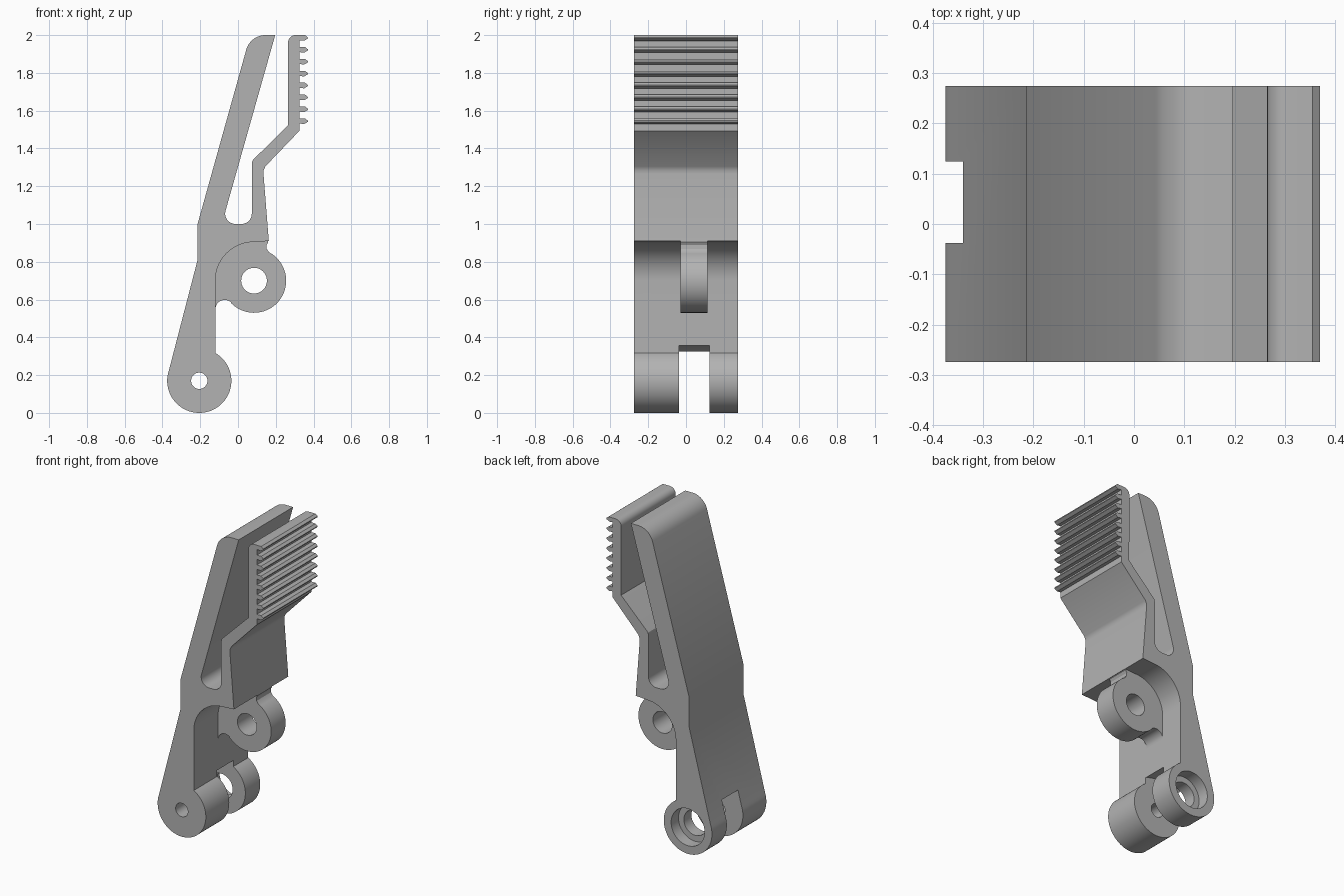
import bpy, bmesh
from math import cos, sin, radians

if "Cube" in bpy.data.objects:
    bpy.data.objects.remove(bpy.data.objects["Cube"])

GREY = (0.45, 0.45, 0.45, 1)
mat = bpy.data.materials.new("plain grey")
mat.use_nodes = True
mat.diffuse_color = GREY
mat.node_tree.nodes["Principled BSDF"].inputs["Base Color"].default_value = GREY


def arc(center, r, a, b, n=16):
    """Points along an arc in the XZ plane, from angle a to b in degrees."""
    angles = [radians(a + (b - a) * i / n) for i in range(n + 1)]
    return [(center[0] + r * cos(t), center[1] + r * sin(t)) for t in angles]


def extrude(name, outline, y0, y1):
    """Solid from an XZ outline between two depths."""
    bm = bmesh.new()
    face = bm.faces.new([bm.verts.new((x, y0, z)) for x, z in outline])
    new = bmesh.ops.extrude_face_region(bm, geom=[face])["geom"]
    verts = [v for v in new if isinstance(v, bmesh.types.BMVert)]
    bmesh.ops.translate(bm, verts=verts, vec=(0, y1 - y0, 0))
    bmesh.ops.recalc_face_normals(bm, faces=bm.faces)
    mesh = bpy.data.meshes.new(name)
    bm.to_mesh(mesh)
    bm.free()
    mesh.materials.append(mat)
    obj = bpy.data.objects.new(name, mesh)
    bpy.context.collection.objects.link(obj)
    return obj


def activate(obj):
    bpy.ops.object.select_all(action="DESELECT")
    obj.select_set(True)
    bpy.context.view_layer.objects.active = obj


def bore(obj, center, r, y0, y1):
    """Cut a round hole along Y."""
    cutter = extrude("cutter", arc(center, r, 0, 354.375, 63), y0, y1)
    cutter.hide_render = True
    mod = obj.modifiers.new("bore", "BOOLEAN")
    mod.operation, mod.solver, mod.object = "DIFFERENCE", "EXACT", cutter
    activate(obj)
    bpy.ops.object.modifier_apply(modifier=mod.name)
    bpy.data.objects.remove(cutter)


PIVOT = (-0.205, 0.17)
EYE = (0.085, 0.70)
HALF = 0.274

# Lever body: barrel, spine, clearance arc around the eye
body = arc(PIVOT, 0.17, 161, 420, 48)
body += arc(EYE, 0.205, 180, 90, 20)
body += [(0.163, 0.91)]
# Outer side of the springy front arm
body += [(0.135, 1.265), (0.136, 1.285), (0.145, 1.305), (0.325, 1.493)]
# Grip ridges
for i in range(8):
    c = 1.544 + i * 0.063
    body += [(0.325, c - 0.012), (0.35, c - 0.015), (0.37, c - 0.003),
             (0.37, c + 0.003), (0.355, c + 0.015), (0.325, c + 0.015)]
# Inner side of the front arm, down to the rounded crotch
body += arc((0.305, 1.96), 0.04, 90, 180, 8)
body += [(0.266, 1.523), (0.085, 1.345), (0.076, 1.335), (0.073, 1.32)]
body += arc((0.018, 1.055), 0.055, 0, -90, 10)
body += arc((-0.013, 1.055), 0.055, 270, 164, 12)
# Rear arm with rounded tip, then the back of the spine
body += [(0.197, 2.0)]
body += arc((0.145, 1.895), 0.105, 90, 164, 12)
body += [(-0.214, 1.0), (-0.214, 0.81)]
lever = extrude("lever_body", body, -HALF, HALF)

# Barrel: slot, pin hole, and stepped bore from the back
bore(lever, PIVOT, 0.205, -0.038, 0.124)
bore(lever, PIVOT, 0.043, -0.4, 0.05)
bore(lever, PIVOT, 0.08, 0.05, 0.25)
bore(lever, PIVOT, 0.118, 0.2, 0.4)

# Middle eye with its filleted neck, rooted in the body
lug = [(-0.15, 0.545)]
lug += arc((-0.07, 0.548), 0.05, 180, 50, 12)
lug += arc(EYE, 0.17, 224, 422, 40)
lug += [(0.152, 0.868), (0.151, 0.888), (0.16, 0.905), (0.155, 0.93)]
lug += arc(EYE, 0.23, 88, 180, 14)
eye = extrude("middle_eye", lug, -0.03, 0.115)
bore(eye, EYE, 0.068, -0.4, 0.4)

for obj in (lever, eye):
    activate(obj)
    bpy.ops.object.shade_smooth_by_angle(angle=radians(30))
